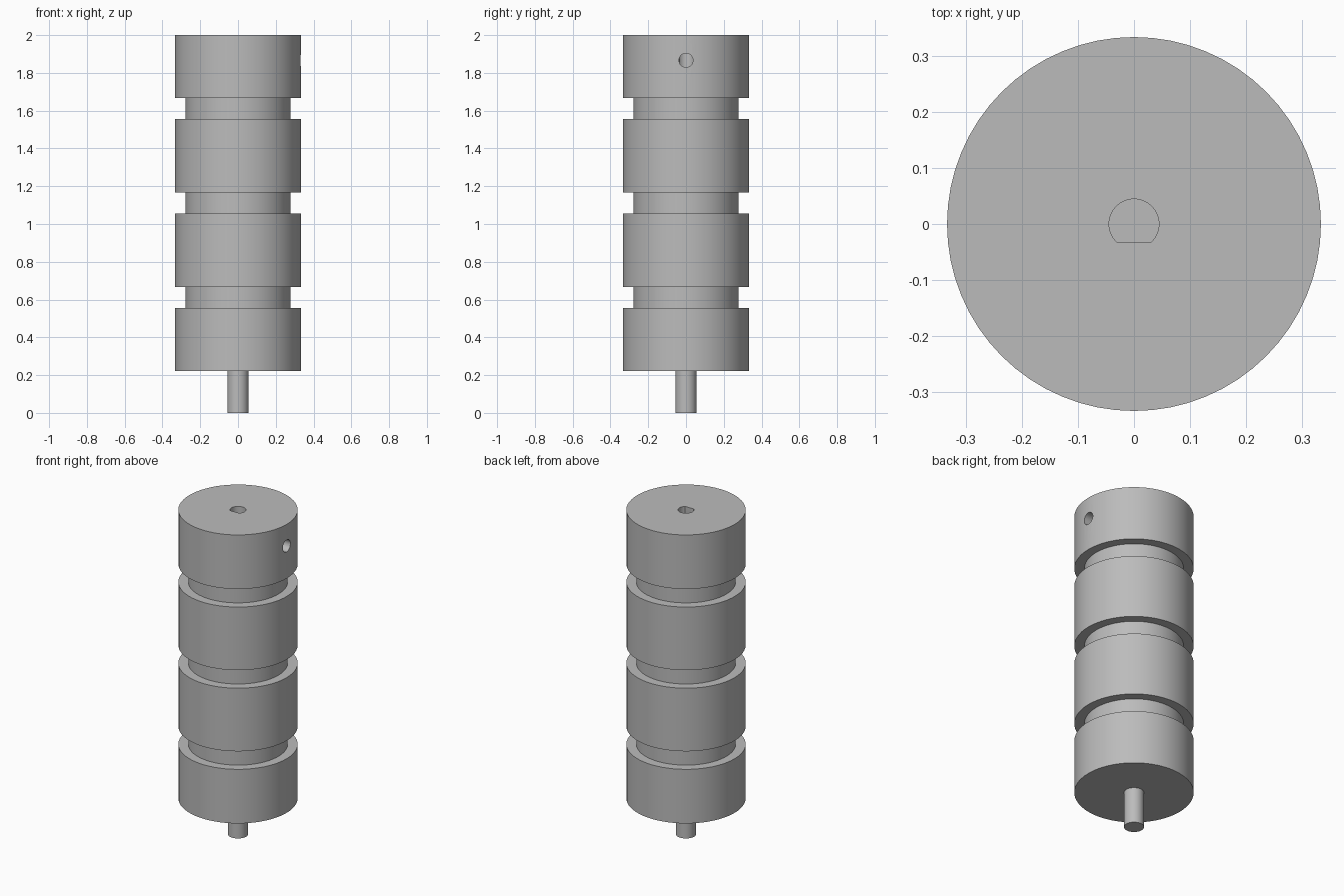
import bpy
import bmesh
import math
from mathutils import Matrix, Vector

cube = bpy.data.objects.get("Cube")
if cube:
    bpy.data.objects.remove(cube, do_unlink=True)

U = 1 / 9          # module that all sizes follow
TOP = 2.0
SIDES = 64

grey = bpy.data.materials.new("plain grey")
grey.use_nodes = True
colour = (0.5, 0.5, 0.5, 1)
grey.diffuse_color = colour
grey.node_tree.nodes["Principled BSDF"].inputs["Base Color"].default_value = colour


def make_object(name, bm):
    bmesh.ops.recalc_face_normals(bm, faces=bm.faces)
    mesh = bpy.data.meshes.new(name)
    bm.to_mesh(mesh)
    bm.free()
    mesh.materials.append(grey)
    obj = bpy.data.objects.new(name, mesh)
    bpy.context.collection.objects.link(obj)
    return obj


def lathe(name, profile):
    """Revolve (radius, height) points that start and end on the axis."""
    bm = bmesh.new()
    verts = [bm.verts.new((r, 0, z)) for r, z in profile]
    edges = [bm.edges.new(pair) for pair in zip(verts, verts[1:])]
    bmesh.ops.spin(bm, geom=verts + edges, cent=(0, 0, 0), axis=(0, 0, 1),
                   angle=math.tau, steps=SIDES, use_duplicate=False)
    bmesh.ops.remove_doubles(bm, verts=bm.verts, dist=1e-5)
    return make_object(name, bm)


def cylinder(name, radius, depth, matrix, flat=None):
    """Cylinder, optionally with a flat cut along its -y side."""
    bm = bmesh.new()
    bmesh.ops.create_cone(bm, cap_ends=True, segments=SIDES, radius1=radius,
                          radius2=radius, depth=depth)
    if flat is not None:
        geom = bm.verts[:] + bm.edges[:] + bm.faces[:]
        cut = bmesh.ops.bisect_plane(bm, geom=geom, plane_co=(0, flat, 0),
                                     plane_no=(0, -1, 0), clear_outer=True)
        rim = [e for e in cut["geom_cut"] if isinstance(e, bmesh.types.BMEdge)]
        bmesh.ops.holes_fill(bm, edges=rim)
    bm.transform(matrix)
    return make_object(name, bm)


# Roller: shaft stub, drum and three grooves in one turned profile
profile = [(0, 0), (U / 2, 0), (U / 2, 2 * U), (3 * U, 2 * U)]
for i in range(3):
    z = 5 * U + i / 2
    profile += [(3 * U, z), (2.5 * U, z), (2.5 * U, z + U), (3 * U, z + U)]
profile += [(3 * U, TOP), (0, TOP)]
roller = lathe("grooved_roller", profile)

# D-shaped bore in the top, and the set screw hole that meets it
bore_depth = 2.25 * U
bore = cylinder("bore_cutter", 0.4 * U, 2 * bore_depth,
                Matrix.Translation((0, 0, TOP)), flat=-0.3 * U)
screw = cylinder("screw_hole_cutter", U / 3, 4 * U,
                 Matrix.Translation(Vector((2 * U, 0, TOP - 1.2 * U)))
                 @ Matrix.Rotation(math.pi / 2, 4, "Y"))

bpy.context.view_layer.objects.active = roller
for cutter in (bore, screw):
    cutter.hide_render = True
    mod = roller.modifiers.new(cutter.name, "BOOLEAN")
    mod.operation = "DIFFERENCE"
    mod.solver = "EXACT"
    mod.object = cutter
    bpy.ops.object.modifier_apply(modifier=mod.name)
    bpy.data.objects.remove(cutter, do_unlink=True)

bpy.ops.object.select_all(action="DESELECT")
roller.select_set(True)
bpy.ops.object.shade_smooth_by_angle(angle=math.radians(30))
